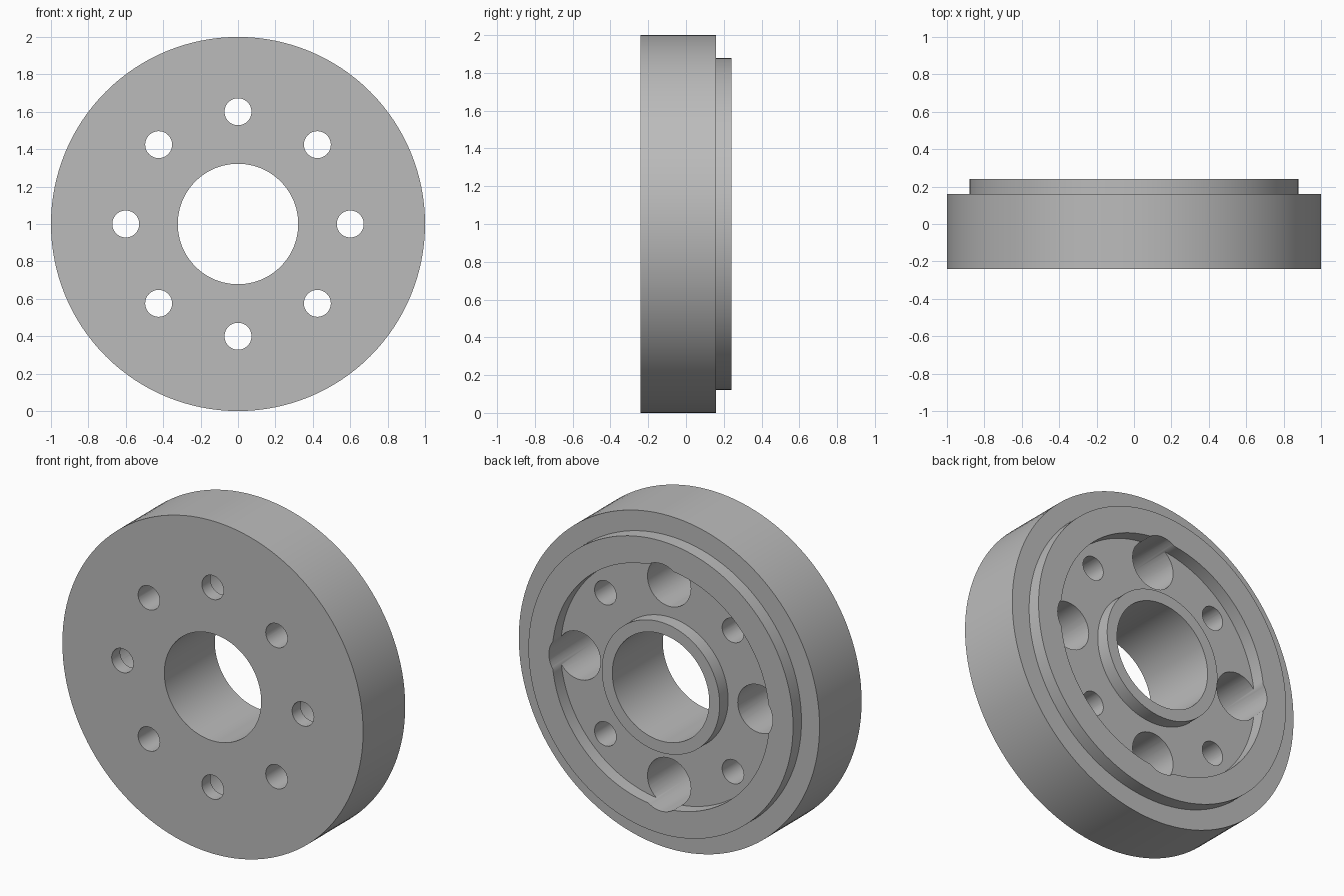
import bpy, bmesh, math
from mathutils import Matrix, Vector

cube = bpy.data.objects.get("Cube")
if cube:
    bpy.data.objects.remove(cube, do_unlink=True)

FRONT, SHOULDER, BACK = -0.24, 0.16, 0.24   # depths along y
HUB_Z = 1.0
SEGMENTS = 128

steel = bpy.data.materials.new("plain_grey")
steel.use_nodes = True
grey = (0.5, 0.5, 0.5, 1)
steel.diffuse_color = grey
steel.node_tree.nodes["Principled BSDF"].inputs["Base Color"].default_value = grey


def lathe(name, profile, segments, centres, closed=False):
    """Turn (radius, y) points about the y axis, once at each (x, z) centre."""
    bm = bmesh.new()
    for cx, cz in centres:
        rings = []
        for r, y in profile:
            rings.append([bm.verts.new((cx + r * math.cos(a), y, cz + r * math.sin(a)))
                          for a in (math.tau * i / segments for i in range(segments))])
        pairs = list(zip(rings, rings[1:]))
        if closed:
            pairs.append((rings[-1], rings[0]))
        else:
            bm.faces.new(rings[0])
            bm.faces.new(rings[-1])
        for a, b in pairs:
            for i in range(segments):
                j = (i + 1) % segments
                bm.faces.new((a[i], a[j], b[j], b[i]))
    bmesh.ops.recalc_face_normals(bm, faces=bm.faces)
    mesh = bpy.data.meshes.new(name)
    bm.to_mesh(mesh)
    bm.free()
    mesh.materials.append(steel)
    obj = bpy.data.objects.new(name, mesh)
    bpy.context.collection.objects.link(obj)
    return obj


def bolt_circle(start):
    angles = (start + k * math.pi / 2 for k in range(4))
    return [(0.6 * math.cos(a), HUB_Z + 0.6 * math.sin(a)) for a in angles]


# Flange body: bore, flat front, rim, stepped back, ring recess and raised hub
flange = lathe("flange_body", [
    (0.322, FRONT), (1.0, FRONT), (1.0, SHOULDER), (0.88, SHOULDER), (0.88, BACK),
    (0.722, BACK), (0.722, SHOULDER), (0.392, SHOULDER), (0.392, BACK), (0.322, BACK),
], SEGMENTS, [(0, HUB_Z)], closed=True)

# Cutters: plain holes on the diagonals, counterbored holes on the axes
HOLE, COUNTERBORE, SEAT = 0.072, 0.144, FRONT + 0.08
cutters = [
    lathe("plain_hole_cutter", [(HOLE, FRONT - 0.1), (HOLE, BACK + 0.1)],
          48, bolt_circle(math.pi / 4)),
    lathe("counterbore_cutter", [(HOLE, FRONT - 0.1), (HOLE, SEAT), (COUNTERBORE, SEAT),
                                 (COUNTERBORE, BACK + 0.1)], 48, bolt_circle(0)),
]
for cutter in cutters:
    cutter.hide_render = True
    mod = flange.modifiers.new(cutter.name, "BOOLEAN")
    mod.operation = "DIFFERENCE"
    mod.solver = "EXACT"
    mod.object = cutter

# Apply the cuts and drop the cutters
bpy.context.view_layer.update()
graph = bpy.context.evaluated_depsgraph_get()
cut_mesh = bpy.data.meshes.new_from_object(flange.evaluated_get(graph))
flange.modifiers.clear()
flange.data = cut_mesh
for cutter in cutters:
    bpy.data.objects.remove(cutter, do_unlink=True)

# Smooth round walls, crisp edges
bpy.ops.object.select_all(action="DESELECT")
flange.select_set(True)
bpy.context.view_layer.objects.active = flange
bpy.ops.object.shade_smooth_by_angle(angle=math.radians(30))
